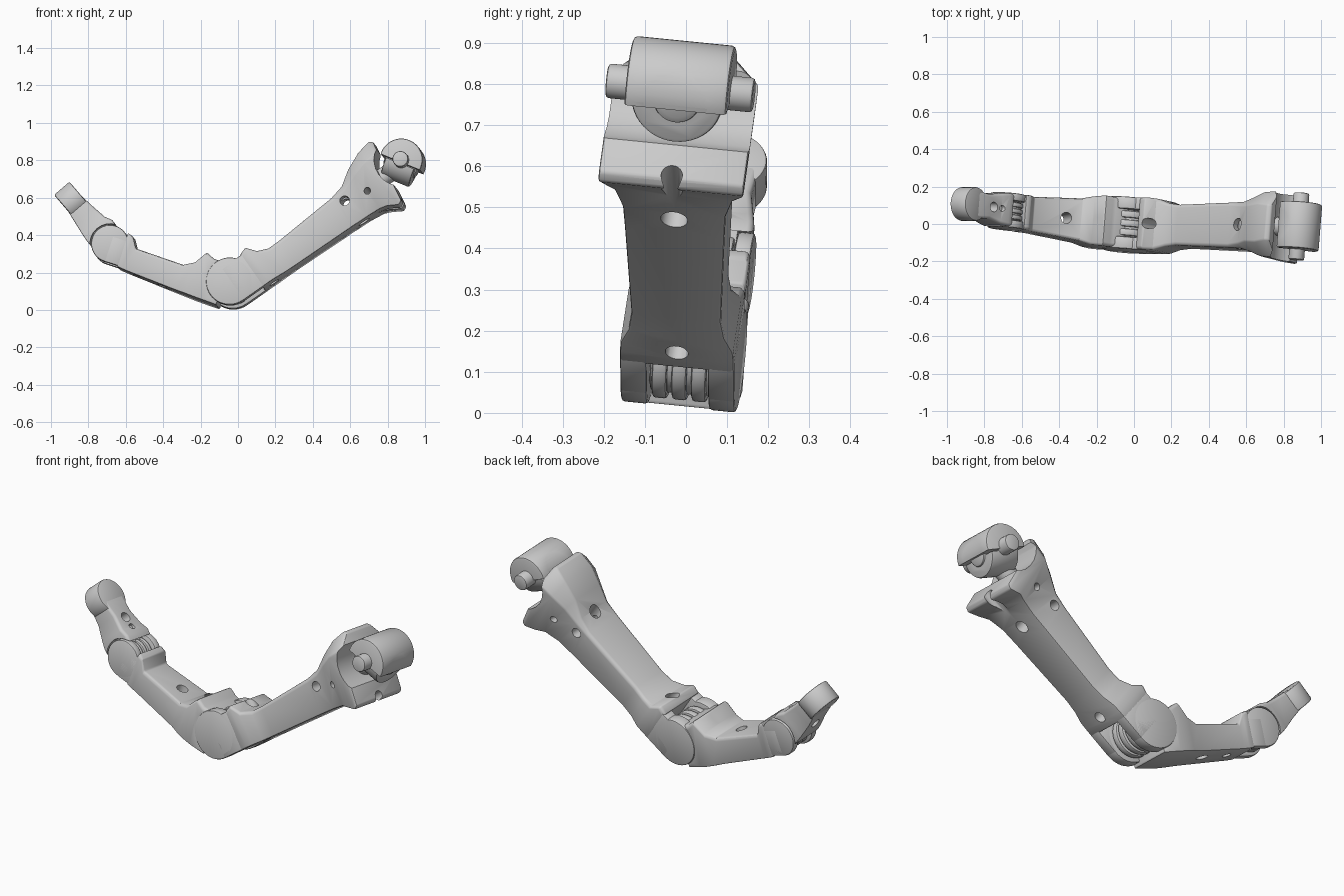
import bpy, bmesh
from math import radians, pi
from mathutils import Matrix, Vector

if "Cube" in bpy.data.objects:
    bpy.data.objects.remove(bpy.data.objects["Cube"])

# whole finger is tilted slightly: hinge axis y -> (0.08, 1, -0.1)
P = Vector((-0.034, -0.005, 0.141))
TILT = (Matrix.Translation(P)
        @ Vector((0, 1, 0)).rotation_difference(Vector((0.08, 1, -0.1))).to_matrix().to_4x4()
        @ Matrix.Translation(-P))


def frame(o, u, flip=1):
    """Local axes: s along u, y along the hinge, t across (flip picks the side)."""
    u = Vector((u[0], 0, u[1])).normalized()
    v = Vector((-u.z, 0, u.x)) * flip
    m = Matrix((u, Vector((0, 1, 0)), v)).transposed().to_4x4()
    return TILT @ Matrix.Translation(o) @ m


def finish(name, bm, fr, bevel=0.0):
    bm.transform(fr)
    bmesh.ops.recalc_face_normals(bm, faces=bm.faces)
    me = bpy.data.meshes.new(name)
    bm.to_mesh(me)
    bm.free()
    ob = bpy.data.objects.new(name, me)
    bpy.context.collection.objects.link(ob)
    if bevel:
        b = ob.modifiers.new("bevel", 'BEVEL')
        b.width, b.segments, b.limit_method, b.angle_limit = bevel, 2, 'ANGLE', radians(40)
        apply(ob)
    return ob


def apply(ob):
    bpy.context.view_layer.objects.active = ob
    for m in list(ob.modifiers):
        bpy.ops.object.modifier_apply(modifier=m.name)


def cyl(name, fr, pos, r, depth, axis='y', bevel=0.008, seg=48):
    bm = bmesh.new()
    bmesh.ops.create_cone(bm, cap_ends=True, segments=seg, radius1=r, radius2=r, depth=depth)
    rot = {'y': Matrix.Rotation(pi / 2, 4, 'X'), 's': Matrix.Rotation(pi / 2, 4, 'Y'),
           't': Matrix.Identity(4)}[axis]
    bm.transform(Matrix.Translation(pos) @ rot)
    return finish(name, bm, fr, bevel)


def box(name, fr, lo, hi, bevel=0.006):
    bm = bmesh.new()
    bmesh.ops.create_cube(bm, size=1)
    lo, hi = Vector(lo), Vector(hi)
    bm.transform(Matrix.Translation((lo + hi) / 2) @ Matrix.Diagonal((*(hi - lo), 1)))
    return finish(name, bm, fr, bevel)


def loft(name, fr, sections, bevel=0.007):
    """Sections: s at bottom, s at top, low t, high t, half width, top chamfer."""
    bm = bmesh.new()
    rings = []
    for sl, sh, lo, hi, w, c in sections:
        half = [(w, lo), (w, hi - c), (w - c, hi)]
        pts = half + [(-y, t) for y, t in reversed(half)]
        rings.append([bm.verts.new((sl + (sh - sl) * (t - lo) / (hi - lo), y, t)) for y, t in pts])
    for a, b in zip(rings, rings[1:]):
        for i in range(6):
            j = (i + 1) % 6
            bm.faces.new((a[i], a[j], b[j], b[i]))
    bm.faces.new(rings[0])
    bm.faces.new(rings[-1])
    return finish(name, bm, fr, bevel)


def cut(ob, *cutters):
    for c in cutters:
        c.hide_render = True
        m = ob.modifiers.new("cut", 'BOOLEAN')
        m.operation, m.solver, m.object = 'DIFFERENCE', 'EXACT', c
        apply(ob)
        bpy.data.objects.remove(c)


def hole(fr, pos, r, depth, axis='t'):
    return cyl("cutter", fr, pos, r, depth, axis, 0, 24)


def hinge(name, fr, s, r, inner, outer, reach, top):
    """Two side cheeks; reach is the s where they meet their link."""
    for side, k in (("near", -1), ("far", 1)):
        mid, wid = k * (inner + outer) / 2, outer - inner
        cyl(f"{name}_cheek_{side}", fr, (s, mid, 0), r, wid)
        ends = sorted((s, reach))
        ys = sorted((k * inner, k * outer))
        box(f"{name}_web_{side}", fr, (ends[0], ys[0], -r), (ends[1], ys[1], top))


def barrel(name, fr, s, r, half):
    cyl(name + "_core", fr, (s, 0, 0), r * 0.86, half * 2)
    for i in (-1, 0, 1):
        cyl(f"{name}_ring_{i + 2}", fr, (s, i * half * 0.66, 0), r, half * 0.5)


# frames of the three links and the end joint
ARM = frame(P, (0.819, 0.574))
MID = frame(P, (-0.952, 0.307), -1)
Q = P + Vector((-0.952, 0, 0.307)) * 0.68
TIP = frame(Q, (-0.652, 0.758), -1)
JNT = frame(Vector((0.882, -0.005, 0.79)), (0.92, -0.38))
JS = 1.125

# long link with flared mounting block
arm = loft("long_link", ARM, [
    (0.125, 0.125, -0.127, 0.085, 0.14, 0.012),
    (0.17, 0.17, -0.127, 0.1, 0.14, 0.012),
    (0.21, 0.21, -0.128, 0.05, 0.138, 0.012),
    (0.27, 0.27, -0.13, 0.028, 0.118, 0.012),
    (0.34, 0.34, -0.131, 0.03, 0.11, 0.012),
    (0.70, 0.70, -0.137, 0.055, 0.122, 0.014),
    (0.80, 0.78, -0.14, 0.075, 0.126, 0.025),
    (0.88, 0.86, -0.147, 0.13, 0.145, 0.05),
    (0.92, 0.955, -0.16, 0.172, 0.172, 0.07),
    (0.975, 1.035, -0.192, 0.19, 0.178, 0.085),
    (1.0, 1.055, -0.18, 0.175, 0.178, 0.085)])
cut(arm, hole(ARM, (JS, 0, 0.003), 0.145, 0.6, 'y'),
    hole(ARM, (0.75, 0, 0), 0.026, 0.6, 'y'),
    hole(ARM, (0.88, 0, -0.03), 0.018, 0.6, 'y'),
    hole(ARM, (0.77, 0, 0), 0.033, 0.6),
    hole(ARM, (0.19, 0, 0), 0.028, 0.6),
    hole(ARM, (0.93, 0, -0.17), 0.026, 0.26, 's'))
hinge("main_hinge", ARM, 0, 0.127, 0.075, 0.14, 0.14, 0.08)
barrel("main_barrel", MID, 0, 0.11, 0.073)

# middle link, hollowed around the main hinge
mid = loft("middle_link", MID, [
    (0.03, 0.03, -0.143, 0.085, 0.125, 0.012),
    (0.12, 0.12, -0.14, 0.09, 0.135, 0.012),
    (0.165, 0.165, -0.138, 0.11, 0.135, 0.012),
    (0.21, 0.21, -0.135, 0.04, 0.13, 0.012),
    (0.267, 0.267, -0.132, 0.01, 0.115, 0.01),
    (0.54, 0.54, -0.113, 0.018, 0.094, 0.01),
    (0.572, 0.572, -0.11, 0.074, 0.094, 0.01),
    (0.606, 0.606, -0.106, 0.084, 0.094, 0.01)])
cut(mid, hole(MID, (0, 0, 0), 0.137, 0.6, 'y'),
    hole(MID, (0.35, 0, 0), 0.03, 0.6),
    hole(MID, (0.19, 0, 0.1), 0.018, 0.2),
    hole(MID, (0.5, 0, -0.1), 0.022, 0.1))
box("main_barrel_lug", MID, (0.05, -0.07, -0.09), (0.16, 0.07, 0.06))
hinge("tip_hinge", MID, 0.68, 0.1, 0.052, 0.093, 0.59, 0.045)
barrel("tip_barrel", TIP, 0, 0.085, 0.05)

# fingertip link with round pad
tip = loft("tip_link", TIP, [
    (0.05, 0.04, -0.085, 0.088, 0.088, 0.01),
    (0.09, 0.09, -0.084, 0.092, 0.088, 0.01),
    (0.13, 0.13, -0.08, 0.073, 0.082, 0.01),
    (0.21, 0.21, -0.068, 0.062, 0.066, 0.01),
    (0.31, 0.31, -0.052, 0.05, 0.074, 0.008)])
cut(tip, hole(TIP, (0, 0, 0), 0.107, 0.6, 'y'),
    hole(TIP, (0.185, 0, 0), 0.026, 0.4),
    hole(TIP, (0.128, 0, 0.08), 0.016, 0.12))
box("tip_barrel_lug", TIP, (0.04, -0.05, -0.06), (0.14, 0.05, 0.06))
cyl("tip_pad", TIP, (0.315, 0, -0.002), 0.09, 0.108, 't')

# swivel joint: saddle cap, lower ring, knob, cross pin and stem
cap = cyl("saddle_cap", JNT, (0, 0, 0), 0.115, 0.25, 'y', 0.01)
cut(cap, box("cutter", JNT, (-0.3, -0.3, -0.3), (0.3, 0.3, -0.012), 0),
    hole(JNT, (0, 0, 0), 0.078, 0.5, 's'))
ring = cyl("lower_ring", JNT, (0, 0, 0), 0.112, 0.165, 's', 0.01)
cut(ring, box("cutter", JNT, (-0.3, -0.3, -0.018), (0.3, 0.3, 0.3), 0),
    hole(JNT, (0, 0, 0), 0.07, 0.5, 's'))
cyl("swivel_knob", JNT, (0, 0, 0), 0.06, 0.19, 's', 0.02)
cyl("cross_pin", JNT, (0, 0, 0), 0.042, 0.36, 'y')
cyl("joint_stem", ARM, (1.0, 0, 0), 0.05, 0.15, 's')

for ob in bpy.context.scene.objects:
    ob.select_set(True)
bpy.ops.object.shade_smooth_by_angle(angle=radians(30))
